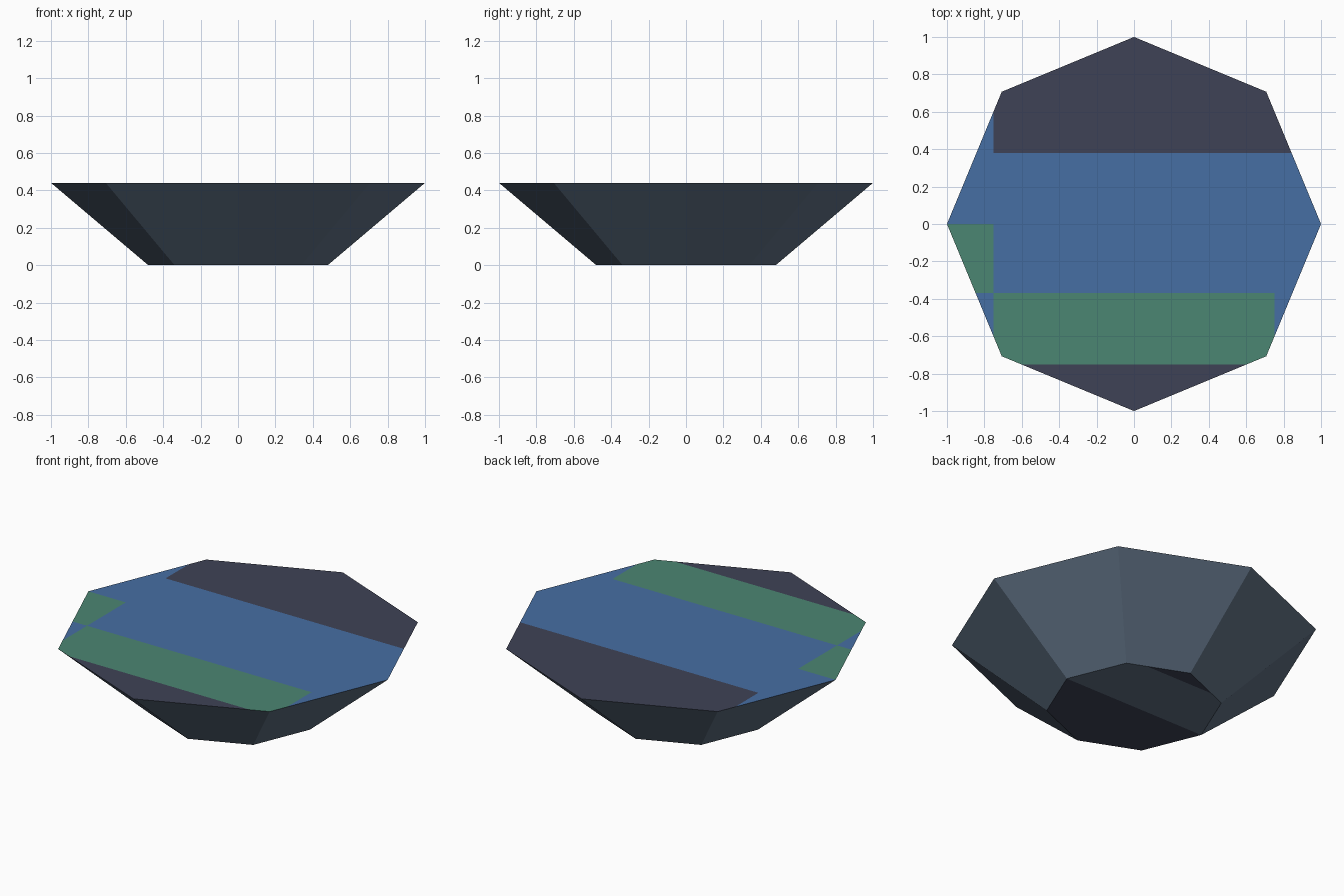
import bpy, bmesh, math
from mathutils import Vector

if "Cube" in bpy.data.objects:
    bpy.data.objects.remove(bpy.data.objects["Cube"])

HEIGHT, TOP_R, BASE_R = 0.44, 1.0, 0.48


def material(name, rgb):
    """Flat material from 8-bit sRGB values."""
    m = bpy.data.materials.new(name)
    lin = [((c / 255 + 0.055) / 1.055) ** 2.4 for c in rgb]
    m.diffuse_color = (*lin, 1)
    m.use_nodes = True
    m.node_tree.nodes["Principled BSDF"].inputs["Base Color"].default_value = m.diffuse_color
    return m


SLATE, NAVY, BLUE, GREEN = range(4)
MATERIALS = [material("slate", (96, 113, 132)), material("navy", (62, 66, 86)),
             material("blue", (70, 110, 163)), material("green", (75, 134, 114))]


def ring(bm, radius, z):
    return [bm.verts.new((radius * math.cos(k * math.pi / 4),
                          radius * math.sin(k * math.pi / 4), z)) for k in range(8)]


def cut(bm, up, axis, value):
    """Split only the faces that point up (1) or down (-1) along a line."""
    bm.normal_update()
    faces = [f for f in bm.faces if f.normal.z * up > 0.9]
    geom = faces + list({e for f in faces for e in f.edges}) + list({v for f in faces for v in f.verts})
    no, co = Vector((0, 0, 0)), Vector((0, 0, 0))
    no[axis], co[axis] = 1, value
    bmesh.ops.bisect_plane(bm, geom=geom, dist=1e-5, plane_co=co, plane_no=no)


def top_colour(x, y):
    if y < -0.75:
        return NAVY
    if x < -0.75:
        return GREEN if -0.37 < y < 0 else BLUE
    if y > 0.38:
        return NAVY
    return GREEN if y < -0.37 and x < 0.75 else BLUE


def base_colour(y):
    return SLATE if 0 < y < 0.385 else NAVY


# Eight-sided tapered hull with closed top and base
bm = bmesh.new()
low, high = ring(bm, BASE_R, 0), ring(bm, TOP_R, HEIGHT)
bm.faces.new(low[::-1])
bm.faces.new(high)
for k in range(8):
    n = (k + 1) % 8
    bm.faces.new((low[k], low[n], high[n], high[k]))

# Colour panels cut into the top and the base
for axis, value in ((1, 0.38), (1, 0), (1, -0.37), (1, -0.75), (0, -0.75), (0, 0.75)):
    cut(bm, 1, axis, value)
for value in (0.385, 0):
    cut(bm, -1, 1, value)

bm.normal_update()
for f in bm.faces:
    c = f.calc_center_median()
    if f.normal.z > 0.9:
        f.material_index = top_colour(c.x, c.y)
    elif f.normal.z < -0.9:
        f.material_index = base_colour(c.y)
    else:
        f.material_index = SLATE

mesh = bpy.data.meshes.new("octagonal_hull")
for m in MATERIALS:
    mesh.materials.append(m)
bm.to_mesh(mesh)
bm.free()
bpy.context.collection.objects.link(bpy.data.objects.new("octagonal_hull", mesh))
